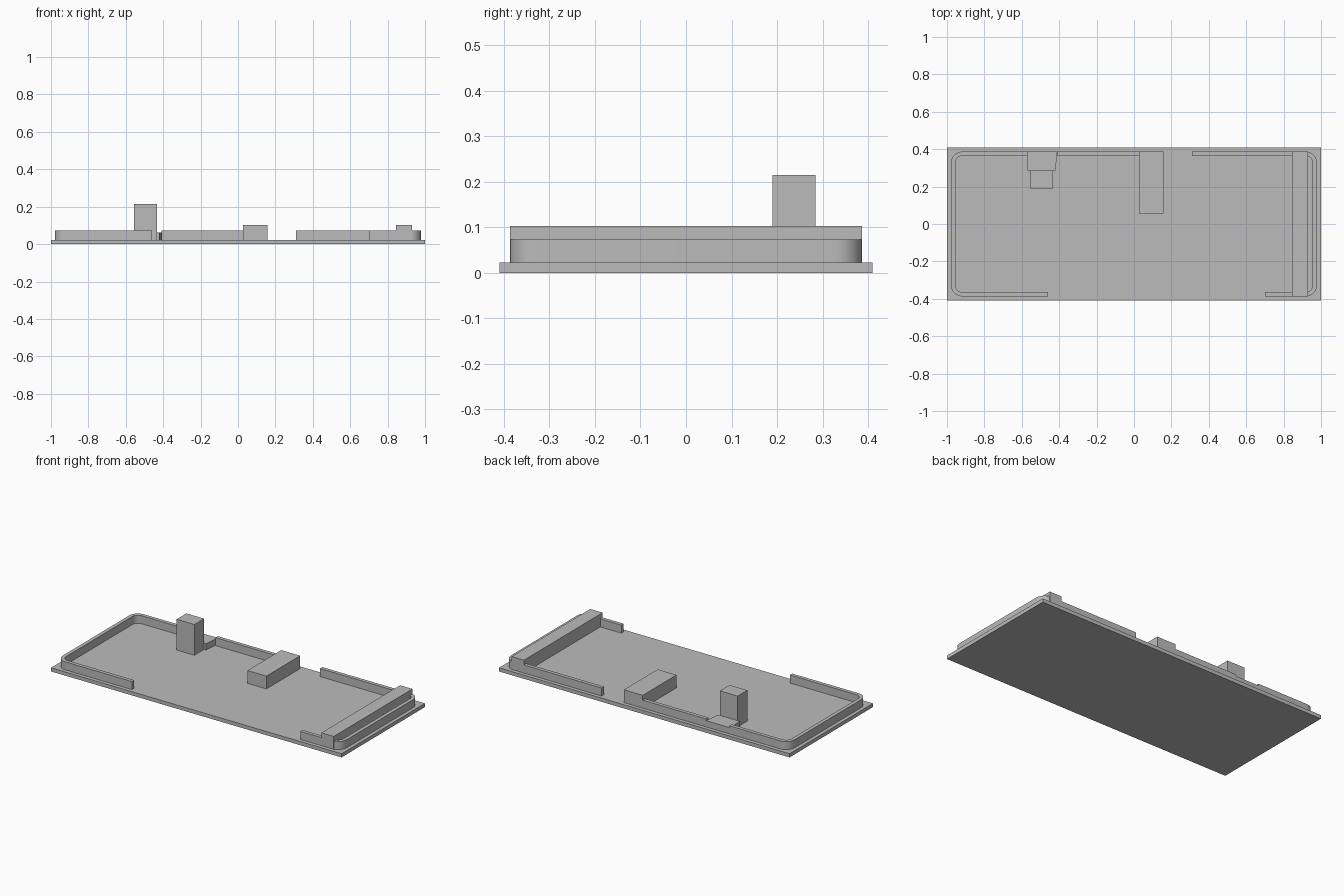
import bpy, bmesh, math

if "Cube" in bpy.data.objects:
    bpy.data.objects.remove(bpy.data.objects["Cube"])

BASE_TOP, WALL_TOP, BAR_TOP = 0.023, 0.073, 0.103
WX, WY, THICK, RADIUS = 0.978, 0.387, 0.023, 0.06

grey = bpy.data.materials.new("plain_grey")
grey.diffuse_color = (0.5, 0.5, 0.5, 1)
grey.use_nodes = True
grey.node_tree.nodes["Principled BSDF"].inputs["Base Color"].default_value = grey.diffuse_color


def prism(name, outline, z0, z1):
    """Extrude a closed outline from z0 to z1."""
    bm = bmesh.new()
    face = bm.faces.new([bm.verts.new((x, y, z0)) for x, y in outline])
    top = bmesh.ops.extrude_face_region(bm, geom=[face])["geom"]
    bmesh.ops.translate(bm, vec=(0, 0, z1 - z0),
                        verts=[v for v in top if isinstance(v, bmesh.types.BMVert)])
    bmesh.ops.recalc_face_normals(bm, faces=bm.faces)
    mesh = bpy.data.meshes.new(name)
    bm.to_mesh(mesh)
    bm.free()
    mesh.materials.append(grey)
    ob = bpy.data.objects.new(name, mesh)
    bpy.context.collection.objects.link(ob)
    return ob


def box(name, x0, x1, y0, y1, z0, z1):
    return prism(name, [(x0, y0), (x1, y0), (x1, y1), (x0, y1)], z0, z1)


def wall_line(side, front_x, back_x, inset):
    """Line around one end of the lid, with rounded corners."""
    r, cx, cy = RADIUS - inset, WX - RADIUS, WY - RADIUS
    pts = [(front_x, -WY + inset)]
    for sy, start in ((-1, -90), (1, 0)):
        for i in range(13):
            a = math.radians(start + 90 * i / 12)
            pts.append((side * (cx + r * math.cos(a)), sy * cy + r * math.sin(a)))
    return pts + [(back_x, WY - inset)]


def end_wall(name, side, front_x, back_x):
    outer = wall_line(side, front_x, back_x, 0)
    inner = wall_line(side, front_x, back_x, THICK)
    ob = prism(name, outer + inner[::-1], BASE_TOP, WALL_TOP)
    bpy.ops.object.select_all(action='DESELECT')
    ob.select_set(True)
    bpy.context.view_layer.objects.active = ob
    bpy.ops.object.shade_smooth_by_angle(angle=math.radians(30))


# Flat lid plate
box("base_plate", -1, 1, -0.41, 0.41, 0, BASE_TOP)

# Raised rim with gaps in the front and back
end_wall("left_rim", -1, -0.46, -0.57)
end_wall("right_rim", 1, 0.70, 0.31)
box("back_rim", -0.41, 0.03, WY - THICK, WY, BASE_TOP, WALL_TOP)

# Cross bar and back block
box("cross_bar", 0.845, 0.93, -WY, WY, BASE_TOP, BAR_TOP)
box("back_block", 0.027, 0.157, 0.055, WY, BASE_TOP, BAR_TOP)

# Post and the low tapered step behind it
box("post", -0.555, -0.433, 0.19, 0.285, BASE_TOP, 0.215)
prism("post_step", [(-0.57, 0.285), (-0.42, 0.285), (-0.41, WY), (-0.573, WY)], BASE_TOP, 0.062)
